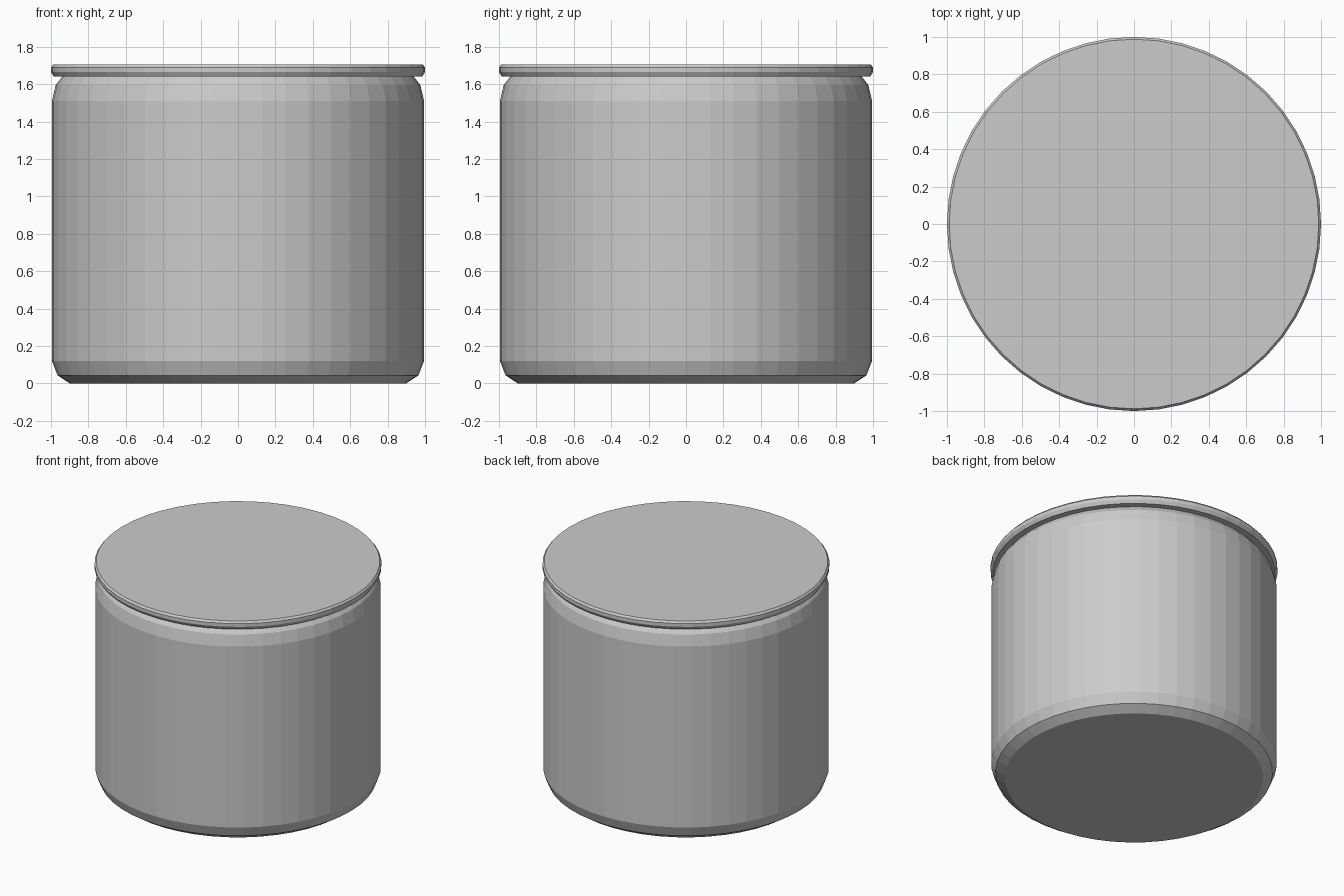
import bpy, bmesh
from math import cos, sin, tau

if "Cube" in bpy.data.objects:
    bpy.data.objects.remove(bpy.data.objects["Cube"])

SIDES = 48


def turned(name, profile):
    """Closed solid of revolution from (radius, height) pairs, bottom to top."""
    bm = bmesh.new()
    rings = [[bm.verts.new((r * cos(tau * i / SIDES), r * sin(tau * i / SIDES), z))
              for i in range(SIDES)] for r, z in profile]
    for low, high in zip(rings, rings[1:]):
        for i in range(SIDES):
            j = (i + 1) % SIDES
            bm.faces.new((low[i], low[j], high[j], high[i]))
    bm.faces.new(rings[0][::-1])
    bm.faces.new(rings[-1])
    mesh = bpy.data.meshes.new(name)
    bm.to_mesh(mesh)
    bm.free()
    obj = bpy.data.objects.new(name, mesh)
    bpy.context.collection.objects.link(obj)
    return obj


# Jar body: chamfered foot, straight wall, rounded shoulder
turned("jar_body", [(0.90, 0), (0.965, 0.043), (0.995, 0.12), (0.995, 1.51),
                    (0.975, 1.595), (0.94, 1.64)])

# Flat lid with a bevelled rim
turned("lid", [(0.985, 1.64), (1.0, 1.665), (1.0, 1.69), (0.988, 1.705)])
